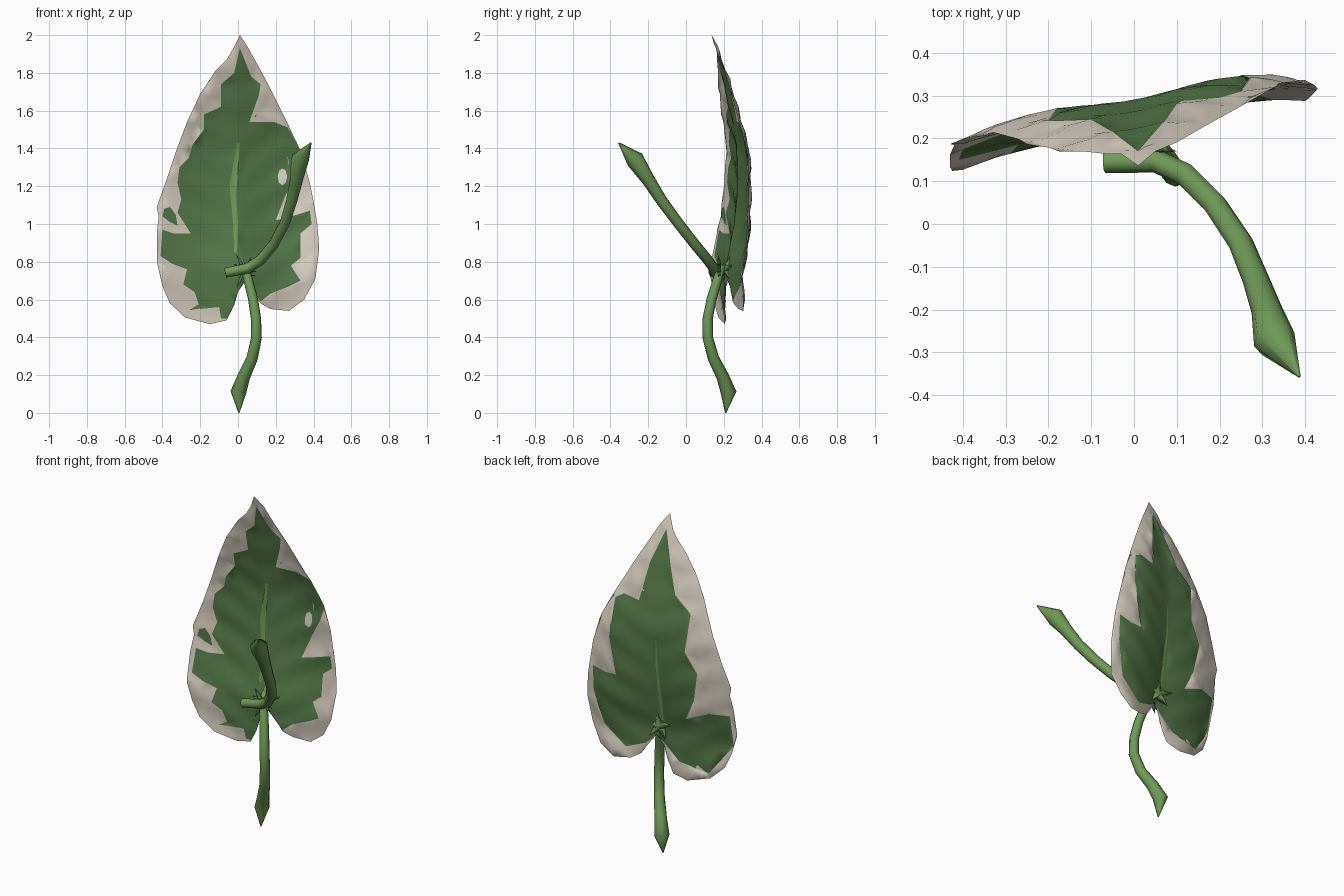
import bpy, bmesh, math, random
from mathutils import Vector
from mathutils.geometry import delaunay_2d_cdt

if "Cube" in bpy.data.objects:
    bpy.data.objects.remove(bpy.data.objects["Cube"])

random.seed(4)


def material(name, rgb):
    m = bpy.data.materials.new(name)
    m.diffuse_color = (*rgb, 1)
    m.use_nodes = True
    m.node_tree.nodes["Principled BSDF"].inputs["Base Color"].default_value = m.diffuse_color
    return m


LEAF = material("leaf_green", (0.088, 0.188, 0.064))
CREAM = material("cream", (0.68, 0.62, 0.535))
STEM = material("stem_green", (0.16, 0.325, 0.095))

# Leaf outline and colour patches, as (x, z) seen from the front
OUTLINE = [(.01, 2), (-.03, 1.92), (-.06, 1.87), (-.12, 1.81), (-.2, 1.69), (-.27, 1.54), (-.33, 1.38),
           (-.38, 1.23), (-.43, 1.09), (-.42, 1.04), (-.43, .95), (-.43, .8), (-.4, .67), (-.36, .58),
           (-.28, .505), (-.15, .47), (-.06, .49), (-.02, .57), (0, .64), (.04, .7), (.08, .64),
           (.12, .58), (.17, .55), (.27, .54), (.35, .6), (.41, .71), (.43, .87), (.42, 1.0),
           (.4, 1.12), (.38, 1.22), (.33, 1.39), (.25, 1.56), (.17, 1.72), (.1, 1.85), (.05, 1.94)]
FRONT_GREEN = [(.01, 1.93), (-.02, 1.8), (-.09, 1.74), (-.09, 1.62), (-.18, 1.58), (-.18, 1.5), (-.24, 1.42),
               (-.26, 1.35), (-.31, 1.3), (-.32, 1.22), (-.3, 1.13), (-.32, 1.06), (-.25, .95), (-.34, .95),
               (-.4, .97), (-.41, .83), (-.35, .79), (-.27, .76), (-.29, .68), (-.23, .64), (-.2, .55),
               (-.1, .56), (-.09, .5), (-.05, .5), (-.012, .6), (.04, .697), (.12, .59), (.17, .63),
               (.27, .67), (.33, .7), (.28, .78), (.33, .82), (.33, .95), (.39, 1.0), (.38, 1.07),
               (.25, 1.03), (.2, 1.02), (.25, 1.15), (.31, 1.26), (.34, 1.34), (.34, 1.42), (.29, 1.5),
               (.19, 1.54), (.06, 1.54), (.11, 1.68), (.12, 1.74), (.07, 1.78)]
ISLAND = [(-.39, 1.08), (-.4, 1.04), (-.36, 1.01), (-.32, .99), (-.33, 1.05), (-.36, 1.09)]
HOLE = [(.235 + .025 * math.cos(a * .785), 1.25 + .045 * math.sin(a * .785)) for a in range(8)]
MIDRIB = [(-.02, .85), (-.005, .85), (0, 1), (-.01, 1.15), (.01, 1.43), (-.005, 1.43), (-.045, 1.2), (-.025, 1)]
BACK_GREEN = [(.01, 1.92), (-.05, 1.73), (-.1, 1.58), (-.2, 1.49), (-.18, 1.27), (-.25, 1.15), (-.22, .98),
              (-.16, .85), (-.3, .91), (-.41, .91), (-.41, .72), (-.28, .54), (-.1, .57), (0, .66), (.04, .697),
              (.09, .65), (.2, .61), (.33, .72), (.38, .92), (.38, 1.07), (.3, 1.05), (.23, 1.05),
              (.27, 1.27), (.25, 1.5), (.2, 1.53), (.11, 1.51), (.07, 1.73)]
BACK_RIB = [(-.01, .8), (.008, .8), (.005, 1.15), (.003, 1.3), (-.003, 1.3), (-.008, 1.15)]


def inside(p, poly):
    hit = False
    for (x1, z1), (x2, z2) in zip(poly, poly[1:] + poly[:1]):
        if (z1 > p[1]) != (z2 > p[1]) and p[0] < (x2 - x1) * (p[1] - z1) / (z2 - z1) + x1:
            hit = not hit
    return hit


def interp(table, v):
    for (a, fa), (b, fb) in zip(table, table[1:]):
        if v <= b:
            t = max(0, (v - a) / (b - a))
            return fa + (fb - fa) * t
    return table[-1][1]


SPINE = [(.47, .205), (.75, .205), (.9, .243), (1.1, .272), (1.35, .282), (1.5, .26), (1.75, .205), (2, .14)]
WIDTH = [(.47, .43), (.9, .43), (1.2, .39), (1.5, .28), (1.75, .16), (2, .03)]
TILT = [(.47, .26), (.8, .235), (1.1, .19), (2, .18)]
BULGE = [(.47, .028), (.9, .028), (1.25, .015), (1.7, .01), (2, 0)]


def blade_y(x, z):
    # tilted blade, lobes bulging back, margins curled forward, ripples along side veins
    u = min(1, abs(x) / interp(WIDTH, z))
    ripple = .007 * math.sin((z - .6 * abs(x)) * 34) * math.sin(math.pi * min(1, u * .8 + .05))
    curl = (.018 if x > 0 else .004) * u ** 6 * min(1, (2 - z) * 2)
    tilt = interp(TILT, z) if x > 0 else .185
    return interp(SPINE, z) + tilt * x + interp(BULGE, z) * math.sin(math.pi * u) - curl + ripple


def leaf_side(name, patches, side):
    """patches: list of (polygon, material index); later ones win."""
    pts, edges = [], []
    for poly in [OUTLINE] + [p for p, _ in patches]:
        n, k = len(pts), len(poly)
        pts += [Vector(p) for p in poly]
        edges += [(n + i, n + (i + 1) % k) for i in range(k)]
    for j in range(33):
        for i in range(-9, 10):
            p = (i * .05 + .025 * (j % 2), .45 + j * .047)
            if inside(p, OUTLINE):
                pts.append(Vector(p))
    verts, _, faces = delaunay_2d_cdt(pts, edges, [], 0, 1e-5)[:3]
    bm = bmesh.new()
    vs = [bm.verts.new((v.x, blade_y(v.x, v.y), v.y)) for v in verts]
    for f in faces:
        c = sum((verts[i] for i in f), Vector((0, 0))) / len(f)
        if not inside(c, OUTLINE):
            continue
        face = bm.faces.new([vs[i] for i in (f if side < 0 else f[::-1])])
        face.material_index = 1
        face.smooth = True
        for poly, idx in patches:
            if inside(c, poly):
                face.material_index = idx
    bmesh.ops.delete(bm, geom=[v for v in bm.verts if not v.link_faces], context='VERTS')
    for v in bm.verts:
        if not v.is_boundary:
            v.co.y += side * .004
    me = bpy.data.meshes.new(name)
    bm.to_mesh(me)
    for m in (LEAF, CREAM, STEM):
        me.materials.append(m)
    bpy.context.collection.objects.link(bpy.data.objects.new(name, me))


leaf_side("leaf_front", [(FRONT_GREEN, 0), (ISLAND, 0), (HOLE, 1), (MIDRIB, 2)], -1)
leaf_side("leaf_back", [(BACK_GREEN, 0), (BACK_RIB, 2)], 1)


def tube(name, path, mat, sides=8):
    """path: (x, y, z, radius) points; closed ends, frame carried along without twist."""
    bm = bmesh.new()
    pts = [Vector(p[:3]) for p in path]
    rings, side, last = [], None, None
    for i, p in enumerate(pts):
        d = (pts[min(i + 1, len(pts) - 1)] - pts[max(i - 1, 0)]).normalized()
        side = d.orthogonal().normalized() if side is None else last.rotation_difference(d) @ side
        up, last = d.cross(side), d
        rings.append([bm.verts.new(p + (side * math.cos(a) + up * math.sin(a)) * path[i][3])
                      for a in (2 * math.pi * k / sides for k in range(sides))])
    for a, b in zip(rings, rings[1:]):
        for k in range(sides):
            n = (k + 1) % sides
            bm.faces.new((a[k], a[n], b[n], b[k])).smooth = True
    bm.faces.new(rings[0][::-1])
    bm.faces.new(rings[-1])
    me = bpy.data.meshes.new(name)
    bm.to_mesh(me)
    me.materials.append(mat)
    bpy.context.collection.objects.link(bpy.data.objects.new(name, me))


# Lower stalk with a pointed foot
tube("lower_stalk", [(.005, .21, 0, .003), (.002, .225, .11, .042), (.03, .195, .19, .034), (.075, .145, .29, .03),
                     (.098, .115, .4, .028), (.095, .115, .5, .027), (.08, .135, .6, .026),
                     (.055, .165, .7, .025), (.035, .19, .78, .02)], STEM)
# Upper shoot reaching forward
tube("upper_shoot", [(-.068, .145, .742, .026), (.05, .148, .765, .028), (.12, .115, .81, .028), (.19, .045, .895, .028),
                     (.25, -.045, 1.01, .029), (.285, -.13, 1.125, .031), (.31, -.2, 1.235, .036),
                     (.328, -.27, 1.34, .05), (.387, -.357, 1.43, .003)], STEM)
# Small bracts around the joint
for i in range(10):
    a = 2 * math.pi * i / 10 + random.uniform(-.2, .2)
    r = random.uniform(.06, .1)
    y = .18
    tube("bract_%d" % i, [(.035, y, .755, .014), (.035 + r * .6 * math.cos(a), y - .005, .755 + r * .6 * math.sin(a), .01),
                          (.035 + r * math.cos(a), y - .01, .755 + r * math.sin(a), .001)], LEAF, 4)
# Light scales behind the joint
for i in range(5):
    a = 2 * math.pi * i / 5 + .3
    tube("back_scale_%d" % i, [(.02, .215, .76, .028), (.02 + .09 * math.cos(a), .24, .76 + .08 * math.sin(a), .002)],
         STEM, 4)
